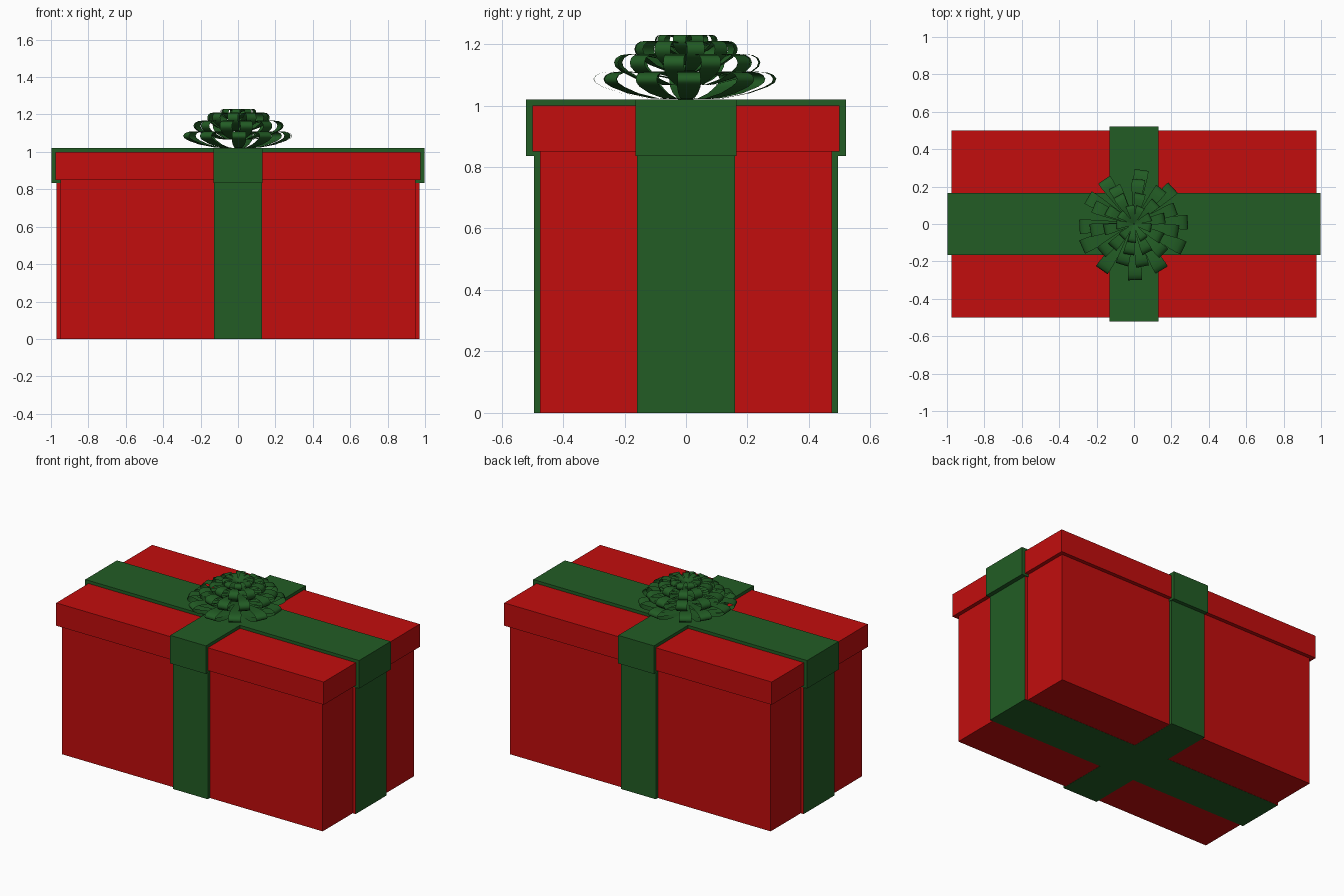
import bpy, bmesh, math, random

if "Cube" in bpy.data.objects:
    bpy.data.objects.remove(bpy.data.objects["Cube"])

random.seed(4)


def material(name, rgb):
    m = bpy.data.materials.new(name)
    m.diffuse_color = (*rgb, 1)
    m.use_nodes = True
    m.node_tree.nodes["Principled BSDF"].inputs["Base Color"].default_value = m.diffuse_color
    return m


RED = material("red paper", (0.54, 0.004, 0.004))
GREEN = material("green ribbon", (0.016, 0.108, 0.018))


def finish(bm, name, mats):
    me = bpy.data.meshes.new(name)
    bm.to_mesh(me)
    bm.free()
    for m in mats:
        me.materials.append(m)
    ob = bpy.data.objects.new(name, me)
    bpy.context.collection.objects.link(ob)
    return ob


def block(name, hx, hy, z0, z1, mat):
    """Box centred on x and y, from z0 to z1."""
    bm = bmesh.new()
    bmesh.ops.create_cube(bm, size=1)
    for v in bm.verts:
        v.co = (v.co.x * 2 * hx, v.co.y * 2 * hy, z0 if v.co.z < 0 else z1)
    return finish(bm, name, [mat])


def cross(name, hx, hy, wx, wy, z0, z1):
    """Plus-shaped ribbon wrap: long arm hx by wy, short arm wx by hy."""
    pts = [(hx, wy), (wx, wy), (wx, hy)]
    ring = pts + [(-x, y) for x, y in pts[::-1]]
    ring += [(-x, -y) for x, y in pts] + [(x, -y) for x, y in pts[::-1]]
    bm = bmesh.new()
    f = bm.faces.new([bm.verts.new((x, y, z0)) for x, y in ring])
    top = bmesh.ops.extrude_face_region(bm, geom=[f])
    for v in top["geom"]:
        if isinstance(v, bmesh.types.BMVert):
            v.co.z = z1
    bmesh.ops.recalc_face_normals(bm, faces=bm.faces)
    return finish(bm, name, [GREEN, RED])


# Box and lid
block("box_body", 0.95, 0.475, 0, 0.87, RED)
block("lid", 0.975, 0.5, 0.85, 1.0, RED)

# Ribbon wraps; the thin edges of the end bands on the box are red
wrap = cross("box_ribbon", 0.97, 0.495, 0.127, 0.16, 0, 0.86)
for p in wrap.data.polygons:
    if abs(p.normal.y) > 0.9 and abs(p.center.x) > 0.3:
        p.material_index = 1
# box ribbon bottom sits just proud of the box floor
for v in wrap.data.vertices:
    if v.co.z < 0.1:
        v.co.z = -0.001
cross("lid_ribbon", 0.998, 0.52, 0.13, 0.165, 0.835, 1.02)

# Bow: tiers of ribbon loops, each a teardrop strip (radius, height fractions)
LOOP = [(0.03, 0.0), (0.4, 0.03), (0.7, 0.22), (0.9, 0.45), (0.98, 0.6),
        (1.0, 0.74), (0.97, 0.88), (0.9, 0.97), (0.8, 1.0), (0.6, 0.96),
        (0.3, 0.82), (0.03, 0.65)]


def bow_tier(name, angles, radius, z0, h, half_w):
    bm = bmesh.new()
    for deg in angles:
        a = math.radians(deg)
        r = radius * random.uniform(0.95, 1.03)
        rows = []
        for fr, fz in LOOP:
            w = half_w * min(1, 0.25 + 0.85 * fr)
            row = []
            for s in (-w, w):
                x, y = fr * r, s
                row.append(bm.verts.new((x * math.cos(a) - y * math.sin(a),
                                         x * math.sin(a) + y * math.cos(a),
                                         z0 + fz * h)))
            rows.append(row)
        for p, q in zip(rows, rows[1:]):
            bm.faces.new((p[0], p[1], q[1], q[0])).smooth = True
    return finish(bm, name, [GREEN])


def spread(n, start):
    return [start + i * 360 / n + random.uniform(-4, 4) for i in range(n)]


bow_tier("bow_bottom_loops", [2, 43, 82, 124, 150, 183, 204, 235, 271, 301, 334],
         0.297, 1.02, 0.09, 0.038)
bow_tier("bow_lower_loops", spread(11, 22), 0.235, 1.065, 0.102, 0.034)
bow_tier("bow_upper_loops", spread(10, 8), 0.17, 1.11, 0.1, 0.029)
bow_tier("bow_top_loops", spread(9, 25), 0.098, 1.165, 0.065, 0.022)
